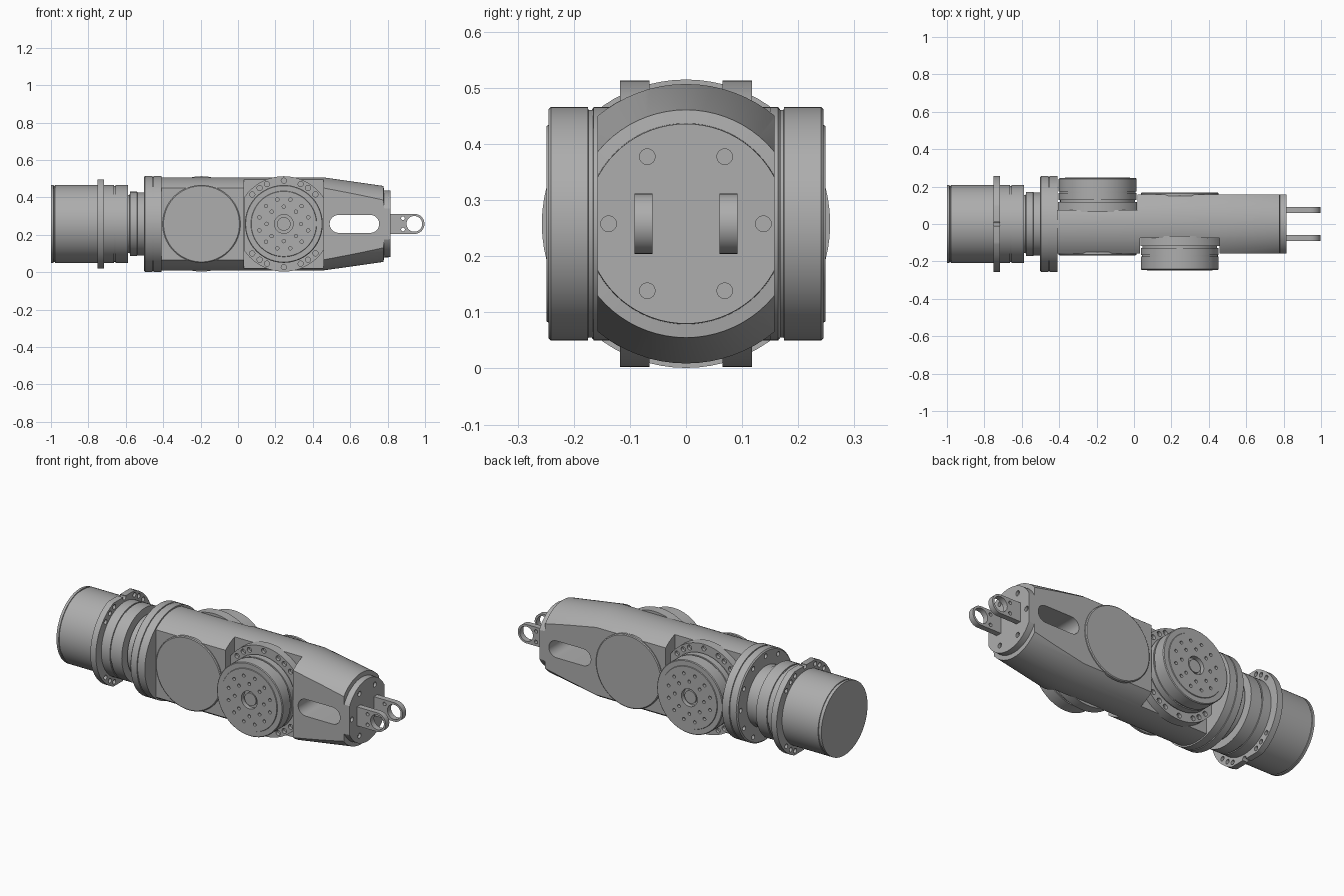
import bpy, bmesh
from math import radians, sin, cos, pi
from mathutils import Matrix, Vector

if "Cube" in bpy.data.objects:
    bpy.data.objects.remove(bpy.data.objects["Cube"])

MID = 0.258          # height of the arm axis
BIG = 0.257          # radius of the widest flanges
DRUM = 0.208         # radius of the motor drums

grey = bpy.data.materials.new("metal grey")
grey.use_nodes = True
grey.diffuse_color = (0.42, 0.42, 0.42, 1)
grey.node_tree.nodes["Principled BSDF"].inputs["Base Color"].default_value = grey.diffuse_color

# Frames: local z runs along the arm, or out of a joint
ALONG = Matrix.Translation((0, 0, MID)) @ Matrix.Rotation(pi / 2, 4, 'Y')


def joint_frame(x, side):
    turn = Matrix.Rotation(-side * pi / 2, 4, 'X')
    return Matrix.Translation((x, 0, MID)) @ turn


def finish(name, bm, frame):
    bmesh.ops.recalc_face_normals(bm, faces=bm.faces)
    mesh = bpy.data.meshes.new(name)
    bm.to_mesh(mesh)
    bm.free()
    mesh.transform(frame)
    mesh.materials.append(grey)
    obj = bpy.data.objects.new(name, mesh)
    bpy.context.collection.objects.link(obj)
    return obj


def lathe(name, profile, frame, clip=None, segs=72):
    """Turn (distance, radius) points about local z; clip = (axis, half width)."""
    bm = bmesh.new()
    rings = [[bm.verts.new((r * cos(2 * pi * i / segs), r * sin(2 * pi * i / segs), d))
              for i in range(segs)] for d, r in profile]
    for a, b in zip(rings, rings[1:]):
        for i in range(segs):
            j = (i + 1) % segs
            bm.faces.new((a[i], a[j], b[j], b[i]))
    bm.faces.new(rings[0])
    bm.faces.new(rings[-1])
    if clip:
        for s in (-1, 1):
            n = Vector((0, 0, 0))
            n[clip[0]] = s
            cut = bmesh.ops.bisect_plane(bm, geom=bm.verts[:] + bm.edges[:] + bm.faces[:],
                                         plane_co=n * clip[1], plane_no=n, clear_outer=True)
            edges = [e for e in cut["geom_cut"] if isinstance(e, bmesh.types.BMEdge)]
            bmesh.ops.contextual_create(bm, geom=edges)
    return finish(name, bm, frame)


def box(name, lo, hi):
    bm = bmesh.new()
    lo, hi = Vector(lo), Vector(hi)
    size = Matrix.Diagonal((hi - lo)).to_4x4()
    bmesh.ops.create_cube(bm, size=1, matrix=Matrix.Translation((lo + hi) / 2) @ size)
    return finish(name, bm, Matrix())


def pins(spots, radius, lo, hi, frame):
    """Cutter made of round pins at local (x, y) spots."""
    bm = bmesh.new()
    for x, y in spots:
        bmesh.ops.create_cone(bm, cap_ends=True, segments=16, radius1=radius, radius2=radius,
                              depth=hi - lo, matrix=Matrix.Translation((x, y, (lo + hi) / 2)))
    return finish("cutter", bm, frame)


def slab(name, outline, y0, y1):
    """Extrude an (x, z) outline across y."""
    bm = bmesh.new()
    a = [bm.verts.new((x, y0, z)) for x, z in outline]
    b = [bm.verts.new((x, y1, z)) for x, z in outline]
    bm.faces.new(a)
    bm.faces.new(b)
    for i in range(len(a)):
        j = (i + 1) % len(a)
        bm.faces.new((a[i], a[j], b[j], b[i]))
    return finish(name, bm, Matrix())


def cut(obj, cutter):
    mod = obj.modifiers.new("cut", 'BOOLEAN')
    mod.operation, mod.solver, mod.object = 'DIFFERENCE', 'EXACT', cutter
    graph = bpy.context.evaluated_depsgraph_get()
    mesh = bpy.data.meshes.new_from_object(obj.evaluated_get(graph))
    obj.modifiers.clear()
    obj.data = mesh
    bpy.data.objects.remove(cutter)


def arc(cx, cz, r, start, end, steps=16):
    return [(cx + r * cos(radians(start + (end - start) * i / steps)),
             cz + r * sin(radians(start + (end - start) * i / steps))) for i in range(steps + 1)]


def ring(r, degrees):
    return [(r * sin(radians(a)), r * cos(radians(a))) for a in degrees]


BOLTS = [s + a for s in (0, 180) for a in (-47, -34, -23, 0, 23, 34, 47)]
parts = []

# Base motor with shallow grooves
parts.append(lathe("base_motor", [(-1, DRUM), (-.986, DRUM), (-.985, .204), (-.98, .204), (-.979, DRUM),
                                  (-.663, DRUM), (-.662, .203), (-.656, .203), (-.655, DRUM),
                                  (-.588, DRUM)], ALONG))
# Base mounting flange, flat above and below
flange = lathe("base_flange", [(-.752, BIG), (-.717, BIG)], ALONG, (0, .238))
cut(flange, pins(ring(.232, [a + 90 for a in BOLTS]), .013, -.78, -.69, ALONG))
parts.append(flange)
# Neck
parts.append(lathe("neck", [(-.6, .155), (-.579, .155), (-.578, .172), (-.54, .172), (-.538, .169),
                            (-.49, .169)], ALONG))
# Shoulder collar in two halves
collar = lathe("shoulder_collar", [(-.503, .25), (-.497, BIG), (-.458, BIG), (-.457, .252),
                                   (-.453, .252), (-.452, BIG), (-.408, BIG)], ALONG)
cut(collar, pins(ring(.225, range(0, 360, 30)), .013, -.52, -.48, ALONG))
parts.append(collar)

# Arm body: round bar with flat sides, tapered to the tip
body = lathe("arm_body", [(-.42, .249), (.455, .249), (.778, .203), (.781, .179), (.815, .178)],
             ALONG, (1, .158))
cut(body, box("cutter", (.032, -.4, -.1), (.458, -.075, .7)))
cut(body, box("cutter", (-.409, .075, -.1), (.018, .4, .7)))
slot = arc(.538, MID, .048, 90, 270) + arc(.707, MID, .048, -90, 90)
cut(body, slab("cutter", slot, -.3, .3))
cut(body, pins(ring(.138, range(0, 360, 60)), .014, .8, .85, ALONG))
parts.append(body)

# Two joints on opposite sides, each with a round cover behind it
for label, x, side in (("front", .245, -1), ("back", -.195, 1)):
    frame = joint_frame(x, side)
    plate = lathe(label + "_joint_flange", [(.065, BIG - .002), (.118, BIG - .002)], frame, (0, .211))
    cut(plate, pins(ring(.231, BOLTS), .014, .1, .14, frame))
    parts.append(plate)
    drum = lathe(label + "_joint_drum", [(.09, .2), (.128, .2), (.129, DRUM), (.165, DRUM), (.166, .203),
                                         (.174, .203), (.175, DRUM), (.241, DRUM), (.245, .204),
                                         (.2451, .176), (.249, .174)], frame)
    cut(drum, pins(ring(.092, range(0, 360, 45)) + ring(.135, range(15, 375, 30)),
                   .009, .232, .27, frame))
    cut(drum, lathe("cutter", [(.225, .05), (.27, .05)], frame))
    parts.append(drum)
    parts.append(lathe(label + "_joint_hub", [(.2, .036), (.24, .036)], frame))
    cover = joint_frame(x, -side)
    parts.append(lathe(label + "_joint_cover", [(.15, DRUM), (.164, DRUM), (.168, .203)], cover))

# Tip clevis: two eye plates
for label, y0 in (("right", -.092), ("left", .06)):
    y1 = y0 + .032
    eye = slab(label + "_tip_eye", [(.81, MID + .054), (.81, MID - .054)]
               + arc(.943, MID, .054, -90, 90), y0, y1)
    cut(eye, slab("cutter", arc(.943, MID, .042, 0, 348.75, 31), -.3, .3))
    for dz in (-.03, .03):
        cut(eye, slab("cutter", arc(.882, MID + dz, .01, 0, 330, 11), -.3, .3))
    parts.append(eye)

# Smooth round walls, keep edges crisp
bpy.ops.object.select_all(action='DESELECT')
for p in parts:
    p.select_set(True)
bpy.context.view_layer.objects.active = parts[0]
bpy.ops.object.shade_smooth_by_angle(angle=radians(25))
